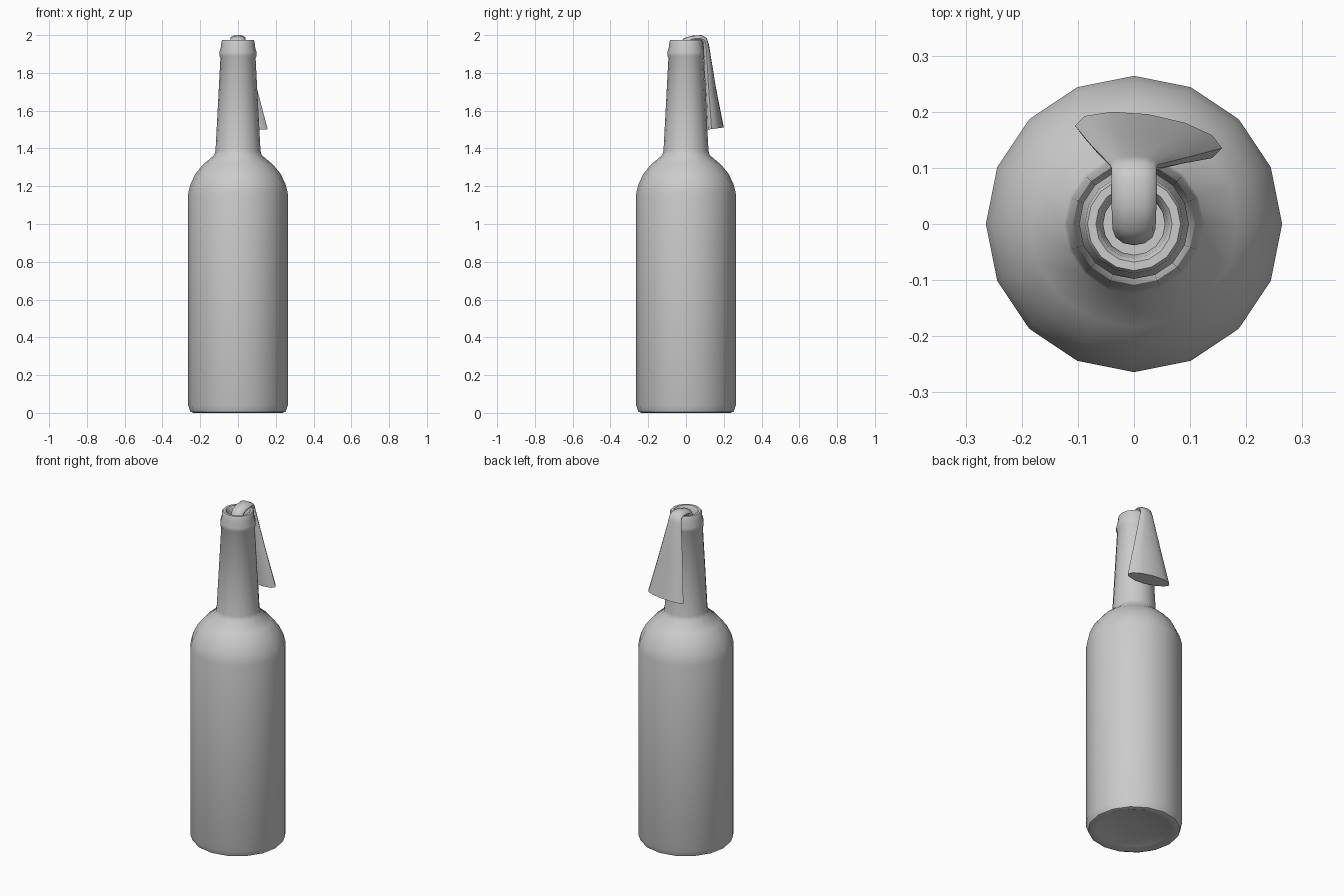
import bpy, bmesh
from math import sin, cos, pi, radians
from mathutils import Vector

if "Cube" in bpy.data.objects:
    bpy.data.objects.remove(bpy.data.objects["Cube"])


def loft(name, rings, angle=40):
    """Skin a list of closed point rings and cap both ends."""
    bm = bmesh.new()
    loops = [[bm.verts.new(p) for p in ring] for ring in rings]
    n = len(loops[0])
    for a, b in zip(loops, loops[1:]):
        for i in range(n):
            j = (i + 1) % n
            bm.faces.new((a[i], a[j], b[j], b[i]))
    for end in (loops[0], loops[-1]):
        c = sum((v.co for v in end), Vector()) / n
        cv = bm.verts.new(c)
        for i in range(n):
            bm.faces.new((end[i], end[(i + 1) % n], cv))
    bmesh.ops.recalc_face_normals(bm, faces=bm.faces)
    me = bpy.data.meshes.new(name)
    bm.to_mesh(me)
    bm.free()
    ob = bpy.data.objects.new(name, me)
    bpy.context.collection.objects.link(ob)
    bpy.ops.object.select_all(action='DESELECT')
    ob.select_set(True)
    bpy.context.view_layer.objects.active = ob
    bpy.ops.object.shade_smooth_by_angle(angle=radians(angle))
    return ob


# Bottle: lathe profile (radius, z), from the base dimple to inside the mouth
SIDES = 16
profile = [(0.06, 0.025), (0.20, 0.012), (0.235, 0.0), (0.252, 0.006),
           (0.264, 0.04), (0.264, 1.16), (0.252, 1.21), (0.226, 1.265),
           (0.185, 1.315), (0.125, 1.365), (0.119, 1.39), (0.093, 1.88),
           (0.098, 1.89), (0.098, 1.91), (0.090, 1.94), (0.088, 1.965),
           (0.083, 1.975), (0.068, 1.975), (0.061, 1.965), (0.055, 1.93),
           (0.055, 1.84)]
loft("bottle", [[(r * cos(2 * pi * i / SIDES), r * sin(2 * pi * i / SIDES), z)
                 for i in range(SIDES)] for r, z in profile])


# Rag: flattened tube rising from the mouth, over the lip and flaring behind
def rag_ring(x, y, z, tilt, w, t, skew):
    a = radians(tilt)
    out = Vector((0, -cos(a), sin(a)))
    ring = []
    for i in range(12):
        u = 2 * pi * i / 12
        dx = w * cos(u)
        ring.append(Vector((x + dx, y, z)) + out * (t * sin(u) - skew * cos(u)))
    return ring


# x, y, z, direction, half width, half thickness, twist
path = [(0, -0.010, 1.85, 0, 0.038, 0.028, 0),
        (0, -0.010, 1.94, 5, 0.038, 0.028, 0),
        (0, 0.003, 1.968, 45, 0.039, 0.022, 0),
        (0, 0.035, 1.980, 80, 0.040, 0.017, 0),
        (0, 0.080, 1.984, 95, 0.040, 0.016, 0),
        (0, 0.099, 1.973, 135, 0.040, 0.016, 0),
        (0, 0.106, 1.945, 168, 0.043, 0.016, 0),
        (0.012, 0.130, 1.72, 172, 0.088, 0.027, 0.01),
        (0.026, 0.155, 1.505, 172, 0.131, 0.041, 0.02)]
loft("rag", [rag_ring(*p) for p in path], 50)
